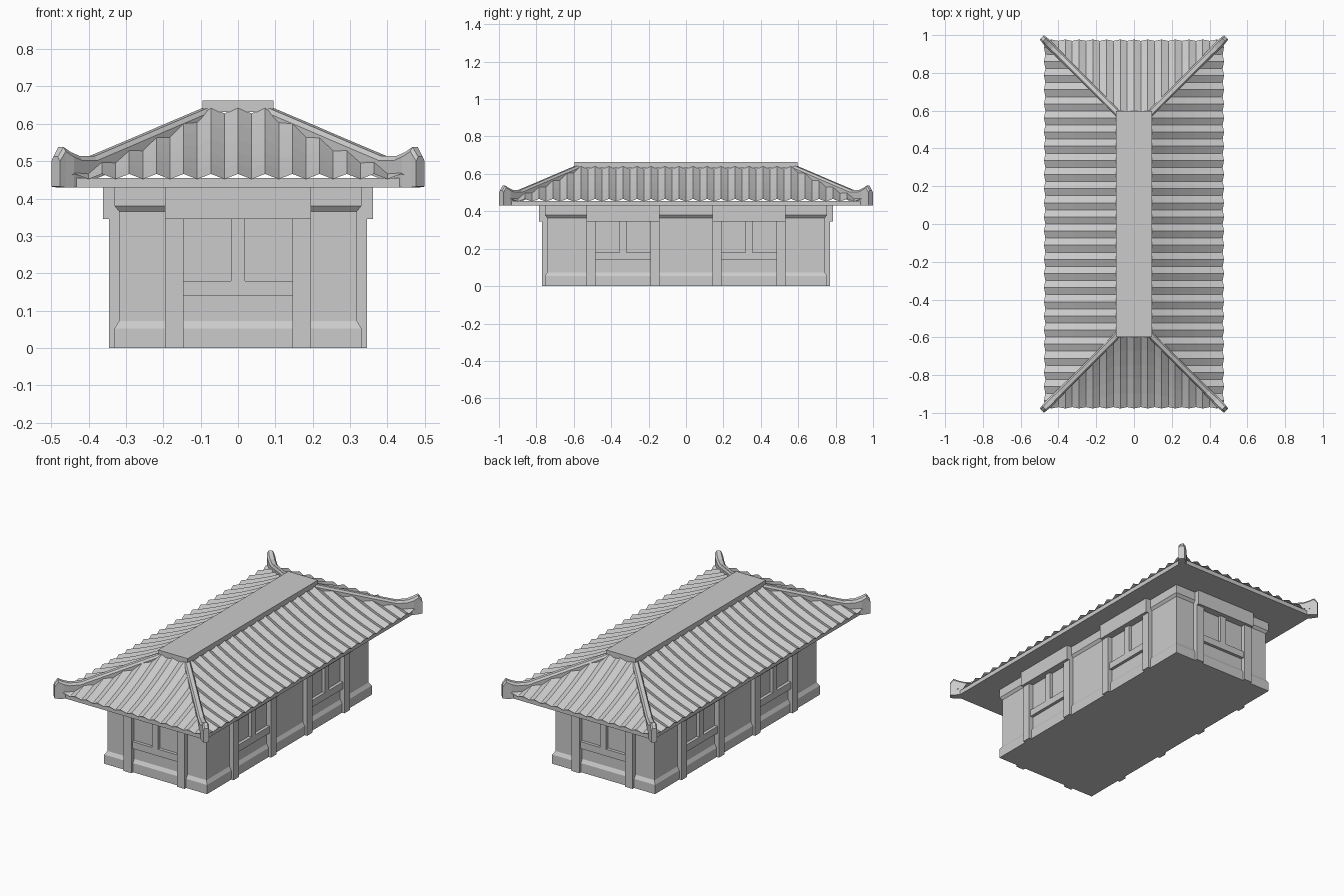
import bpy, math
from mathutils import Vector

cube = bpy.data.objects.get("Cube")
if cube:
    bpy.data.objects.remove(cube, do_unlink=True)

grey = bpy.data.materials.new("plain grey")
grey.use_nodes = True
grey.diffuse_color = (0.6, 0.6, 0.6, 1)
grey.node_tree.nodes["Principled BSDF"].inputs["Base Color"].default_value = (0.6, 0.6, 0.6, 1)
grey.node_tree.nodes["Principled BSDF"].inputs["Roughness"].default_value = 0.8


def add_mesh(name, verts, faces):
    mesh = bpy.data.meshes.new(name)
    mesh.from_pydata([tuple(v) for v in verts], [], faces)
    mesh.validate()
    mesh.materials.append(grey)
    obj = bpy.data.objects.new(name, mesh)
    bpy.context.collection.objects.link(obj)
    return obj


def loft(name, rings):
    """Join closed rings of equal size and cap both ends."""
    n = len(rings[0])
    verts = [v for ring in rings for v in ring]
    faces = [list(range(n))[::-1], [len(verts) - n + i for i in range(n)]]
    for r in range(len(rings) - 1):
        for i in range(n):
            j = (i + 1) % n
            faces.append([r * n + i, r * n + j, (r + 1) * n + j, (r + 1) * n + i])
    return add_mesh(name, verts, faces)


def rectangle(hx, hy, z):
    return [(-hx, -hy, z), (hx, -hy, z), (hx, hy, z), (-hx, hy, z)]


def box(name, hx, hy, z0, z1):
    return loft(name, [rectangle(hx, hy, z0), rectangle(hx, hy, z1)])


# Hall body with plinth and top beam
WALL_X, WALL_Y, EAVE_Z = 0.318, 0.743, 0.43
steps = [(0.012, 0), (0.012, 0.053), (0, 0.073), (0, 0.365), (0.012, 0.38), (0.012, EAVE_Z)]
loft("hall_body", [rectangle(WALL_X + d, WALL_Y + d, z) for d, z in steps])


# Framed bays: header, two pillars, rail and mullion
def wall_box(name, out, wall, u0, u1, depth, z0, z1):
    along = Vector((-out.y, out.x, 0))
    rings = []
    for z in (z0, z1):
        up = Vector((0, 0, z))
        a, b = out * (wall - 0.01), out * (wall + depth)
        rings.append([a + along * u1 + up, a + along * u0 + up,
                      b + along * u0 + up, b + along * u1 + up])
    for ring in rings:
        ring.reverse()
    rings = [ring[::-1] for ring in rings]
    return loft(name, [ring[::-1] for ring in rings])


def bay(label, out, wall, centre):
    half, inner, top = 0.196, 0.146, 0.345

    def part(name, u0, u1, depth, z0, z1):
        wall_box(label + "_" + name, out, wall, centre + u0, centre + u1, depth, z0, z1)

    part("header", -half, half, 0.043, top, EAVE_Z)
    part("first_pillar", -half, -inner, 0.027, 0, top)
    part("second_pillar", inner, half, 0.027, 0, top)
    part("rail", -inner, inner, 0.018, 0.14, 0.18)
    part("mullion", -0.019, 0.019, 0.018, 0.18, top)


bay("front_bay", Vector((0, -1, 0)), WALL_Y, 0)
bay("back_bay", Vector((0, 1, 0)), WALL_Y, 0)
for side, sx in (("left", 1), ("right", -1)):
    for end, c in (("front", -0.337 * sx), ("back", 0.337 * sx)):
        bay(side + "_" + end + "_bay", Vector((sx, 0, 0)), WALL_X, c)

# Eave slab
box("eave_slab", 0.463, 0.963, EAVE_Z, 0.455)

# Corrugated roof slopes, cut along the hips
EAVE_X, EAVE_Y, RIDGE_X, RIDGE_Y = 0.473, 0.973, 0.088, 0.595


def roof_height(t):
    return 0.459 + 0.176 * t - 0.05 * t * (1 - t)


def slope(name, out, eave_d, ridge_d, eave_half, ridge_half, waves):
    along = Vector((-out.y, out.x, 0))
    rows, cols = 5, waves * 2
    verts, faces = [], []
    for i in range(cols + 1):
        u = -eave_half + 2 * eave_half * i / cols
        reach = min(1, (eave_half - abs(u)) / (eave_half - ridge_half))
        ripple = 0.007 if i % 2 else -0.007
        for k in range(rows + 1):
            t = reach * k / rows
            p = out * (eave_d + (ridge_d - eave_d) * t + ripple * 0.5) + along * u
            p.z = roof_height(t) + ripple
            verts.append(p)
    n = rows + 1
    for i in range(cols):
        for k in range(rows):
            a = i * n + k
            faces.append([a, a + n, a + n + 1, a + 1])
    add_mesh(name, verts, faces)


for side, s in (("left", 1), ("right", -1)):
    slope(side + "_roof_slope", Vector((s, 0, 0)), EAVE_X, RIDGE_X, EAVE_Y, RIDGE_Y, 26)
for end, s in (("back", 1), ("front", -1)):
    slope(end + "_roof_slope", Vector((0, s, 0)), EAVE_Y, RIDGE_Y, EAVE_X, RIDGE_X, 13)

# Flat ridge cap
box("ridge_cap", 0.095, 0.597, 0.632, 0.663)

# Hip ridges with upturned tips: x distance, bottom, top, half width
hip_profile = [(0.075, 0.61, 0.648, 0.018), (0.2, 0.54, 0.595, 0.018),
               (0.3, 0.49, 0.552, 0.018), (0.39, 0.455, 0.514, 0.019),
               (0.432, 0.435, 0.514, 0.021), (0.455, 0.43, 0.524, 0.022),
               (0.474, 0.43, 0.538, 0.018), (0.488, 0.432, 0.512, 0.016)]
for end, sy in (("back", 1), ("front", -1)):
    for side, sx in (("left", 1), ("right", -1)):
        across = Vector((sx, -sy, 0)).normalized()
        rings = []
        for d, low, high, w in hip_profile:
            centre = Vector((sx * d, sy * (d + 0.5), 0))
            section = [(-w, low), (w, low), (w, high - 0.012), (w * 0.55, high),
                       (-w * 0.55, high), (-w, high - 0.012)]
            rings.append([centre + across * u + Vector((0, 0, z)) for u, z in section])
        if sx * sy > 0:
            rings = [ring[::-1] for ring in rings]
        loft(end + "_" + side + "_hip_ridge", rings)

# Consistent outward normals on the closed parts
import bmesh
for obj in bpy.data.objects:
    if obj.type == 'MESH' and not obj.name.endswith("slope"):
        bm = bmesh.new()
        bm.from_mesh(obj.data)
        bmesh.ops.recalc_face_normals(bm, faces=bm.faces)
        bm.to_mesh(obj.data)
        bm.free()
